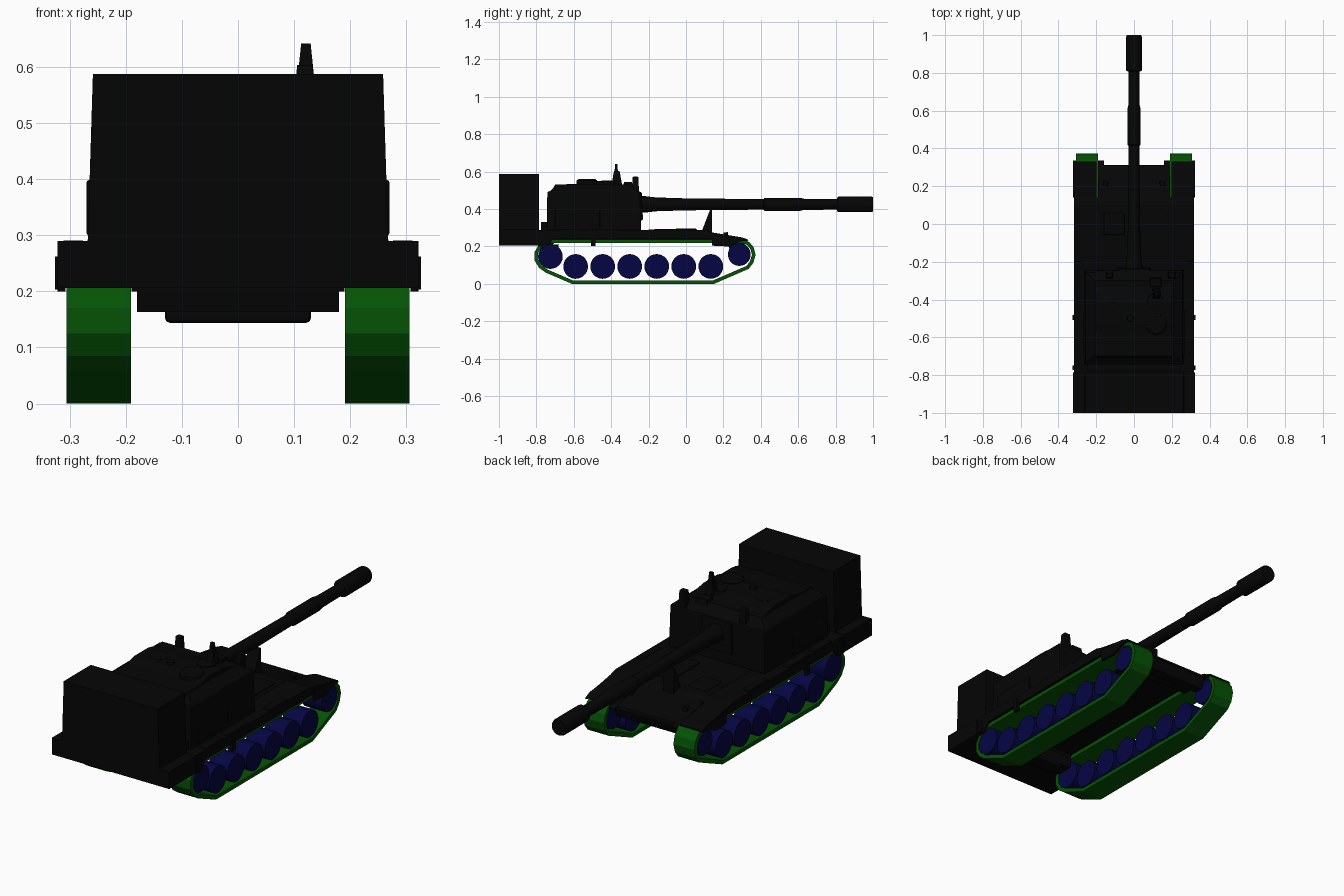
import bpy, bmesh, math
from mathutils import Matrix, Vector

if "Cube" in bpy.data.objects:
    bpy.data.objects.remove(bpy.data.objects["Cube"])


def material(name, rgb):
    m = bpy.data.materials.new(name)
    m.diffuse_color = (*rgb, 1)
    m.use_nodes = True
    m.node_tree.nodes["Principled BSDF"].inputs["Base Color"].default_value = m.diffuse_color
    return m


BLACK = material("body black", (0.0016, 0.0016, 0.0016))
GREEN = material("track green", (0.0016, 0.085, 0.0016))
BLUE = material("wheel blue", (0.0016, 0.0016, 0.055))


def finish(name, bm, mat, smooth=False):
    bmesh.ops.recalc_face_normals(bm, faces=bm.faces)
    me = bpy.data.meshes.new(name)
    bm.to_mesh(me)
    bm.free()
    ob = bpy.data.objects.new(name, me)
    bpy.context.collection.objects.link(ob)
    me.materials.append(mat)
    if smooth:
        bpy.ops.object.select_all(action='DESELECT')
        ob.select_set(True)
        bpy.context.view_layer.objects.active = ob
        bpy.ops.object.shade_smooth_by_angle(angle=math.radians(35))
    return ob


def box(name, x, y, z, top=(1, 1), mat=BLACK, bevel=0):
    """Box from ranges; the top face can be scaled in x and y."""
    bm = bmesh.new()
    bmesh.ops.create_cube(bm, size=1)
    c = [(r[0] + r[1]) / 2 for r in (x, y, z)]
    s = [r[1] - r[0] for r in (x, y, z)]
    for v in bm.verts:
        k = top if v.co.z > 0 else (1, 1)
        v.co = Vector((c[0] + v.co.x * s[0] * k[0], c[1] + v.co.y * s[1] * k[1], c[2] + v.co.z * s[2]))
    ob = finish(name, bm, mat)
    if bevel:
        b = ob.modifiers.new("bevel", 'BEVEL')
        b.width = bevel
        b.segments = 2
    return ob


def prism(name, pts, x0, x1, mat=BLACK):
    """Side profile of (y, z) points extruded along x."""
    bm = bmesh.new()
    f = bm.faces.new([bm.verts.new((x0, y, z)) for y, z in pts])
    r = bmesh.ops.extrude_face_region(bm, geom=[f])
    bmesh.ops.translate(bm, vec=(x1 - x0, 0, 0), verts=[g for g in r['geom'] if isinstance(g, bmesh.types.BMVert)])
    return finish(name, bm, mat)


def lathe(name, prof, centre, axis, mat=BLACK, n=24):
    """Capped turned part; prof is a list of (distance along axis, radius)."""
    rot = {'X': Matrix.Rotation(math.pi / 2, 4, 'Y'), 'Y': Matrix.Rotation(-math.pi / 2, 4, 'X'),
           'Z': Matrix.Identity(4)}[axis]
    bm = bmesh.new()
    rings = []
    for d, r in prof:
        rings.append([bm.verts.new(Vector(centre) + rot @ Vector(
            (r * math.cos(math.tau * i / n), r * math.sin(math.tau * i / n), d))) for i in range(n)])
    for a, b in zip(rings, rings[1:]):
        for i in range(n):
            bm.faces.new((a[i], a[(i + 1) % n], b[(i + 1) % n], b[i]))
    bm.faces.new(rings[0])
    bm.faces.new(rings[-1])
    return finish(name, bm, mat, True)


def track(name, x0, x1, thick=0.019):
    """Closed belt with an inward offset."""
    pts = [(-0.61, 0), (0.15, 0), (0.335, 0.08), (0.36, 0.112), (0.372, 0.155), (0.362, 0.195), (0.338, 0.224),
           (0.3, 0.238), (-0.74, 0.238), (-0.785, 0.212), (-0.81, 0.17), (-0.81, 0.125), (-0.785, 0.085),
           (-0.75, 0.06)]
    n = len(pts)
    P = [Vector(p) for p in pts]
    inner = []
    for i in range(n):
        a, b = (P[i] - P[i - 1]).normalized(), (P[(i + 1) % n] - P[i]).normalized()
        na, nb = Vector((-a.y, a.x)), Vector((-b.y, b.x))
        inner.append(P[i] + (na + nb) * thick / (1 + na.dot(nb)))
    bm = bmesh.new()
    loops = [[bm.verts.new((x, p.x, p.y)) for p in ring]
             for x, ring in ((x0, P), (x1, P), (x1, inner), (x0, inner))]
    for k in range(4):
        a, b = loops[k], loops[(k + 1) % 4]
        for i in range(n):
            bm.faces.new((a[i], a[(i + 1) % n], b[(i + 1) % n], b[i]))
    return finish(name, bm, GREEN)


# Running gear, fenders and side fittings on both sides
WHEELS = [(-0.59 + 0.1445 * i, 0.093, 0.066) for i in range(6)] + [(-0.725, 0.146, 0.066), (0.285, 0.157, 0.061)]
for s, side in ((-1, "left"), (1, "right")):
    def sx(a, b):
        return tuple(sorted((s * a, s * b)))
    track(side + "_track", *sx(0.191, 0.306))
    for i, (y, z, r) in enumerate(WHEELS):
        lathe(f"{side}_wheel_{i}", [(-0.054, r), (0.054, r)], (s * 0.249, y, z), 'X', BLUE, 28)
    prism(side + "_fender", [(-0.79, 0.24), (0.14, 0.24), (0.14, 0.275), (0.1, 0.287), (-0.79, 0.287)],
          *sx(0.17, 0.318))
    prism(side + "_rear_skirt", [(-0.79, 0.2), (-0.74, 0.2), (-0.71, 0.24), (-0.79, 0.24)], *sx(0.307, 0.318))
    prism(side + "_front_mudguard", [(0.14, 0.24), (0.3, 0.239), (0.33, 0.232), (0.33, 0.238), (0.3, 0.248),
                                     (0.14, 0.275)], *sx(0.198, 0.318))
    prism(side + "_front_skirt", [(0.14, 0.205), (0.22, 0.2), (0.3, 0.228), (0.335, 0.23), (0.3, 0.247),
                                  (0.14, 0.265)], *sx(0.308, 0.322))
    for i, y in enumerate((-0.76, -0.495)):
        box(f"{side}_skirt_bracket_{i}", sx(0.31, 0.326), (y - 0.012, y + 0.012), (0.203, 0.262))
    for i, (y0, y1) in enumerate(((-0.7, -0.56), (-0.53, -0.36), (-0.2, -0.05))):
        box(f"{side}_fender_bin_{i}", sx(0.275, 0.312), (y0, y1), (0.28, 0.291), bevel=0.003)
    # Turret side stowage and headlights
    box(side + "_turret_bin", sx(0.25, 0.27), (-0.7, -0.46), (0.3, 0.398), bevel=0.004)
    lathe(side + "_headlight", [(0, 0.012), (0.025, 0.015)], (s * 0.15, 0.2, 0.262), 'Y', n=12)

# Hull deck with drooping nose and rear plate
prism("hull", [(-0.79, 0.2), (-0.72, 0.2), (-0.69, 0.238), (0.13, 0.238), (0.15, 0.203), (0.25, 0.2),
               (0.312, 0.215), (0.31, 0.228), (0.14, 0.272), (0.1, 0.288), (-0.79, 0.288)], -0.19, 0.19)
prism("lower_nose", [(0.225, 0.205), (0.24, 0.168), (0.29, 0.165), (0.311, 0.22)], -0.18, 0.18)
prism("rear_plate", [(-0.785, 0.21), (-0.775, 0.163), (-0.69, 0.163), (-0.68, 0.21)], -0.18, 0.18)
box("rear_plate_lip", (-0.13, 0.13), (-0.765, -0.69), (0.144, 0.17), bevel=0.008)
for s, side in ((-1, "left"), (1, "right")):
    prism(side + "_front_corner_plate", [(0.2, 0.235), (0.335, 0.212), (0.335, 0.222), (0.2, 0.26)],
          *sorted((s * 0.16, s * 0.19)))
box("driver_hatch", (-0.16, -0.05), (-0.06, 0.06), (0.285, 0.296), (0.9, 0.9), bevel=0.003)
box("engine_grille", (0.04, 0.17), (-0.17, 0.05), (0.285, 0.294), bevel=0.003)

# Rear stowage box on its wide base
box("rear_box", (-0.268, 0.268), (-1, -0.787), (0.285, 0.587), (0.965, 1))
box("rear_base", (-0.322, 0.322), (-1, -0.787), (0.206, 0.29))

# Turret with chamfered roof and rear plate
box("turret_body", (-0.265, 0.265), (-0.745, -0.24), (0.285, 0.495), (0.98, 0.985), bevel=0.008)
prism("turret_roof", [(-0.735, 0.48), (-0.715, 0.505), (-0.7, 0.53), (-0.58, 0.535), (-0.53, 0.548),
                      (-0.42, 0.548), (-0.31, 0.525), (-0.245, 0.49)], -0.2, 0.2)
box("roof_chamfer", (-0.258, 0.258), (-0.735, -0.25), (0.49, 0.53), (0.8, 0.8))
box("rear_bustle", (-0.25, 0.25), (-0.775, -0.73), (0.285, 0.33))

# Roof fittings
lathe("commander_cupola", [(0.52, 0.058), (0.553, 0.055), (0.56, 0.045)], (0.118, -0.53, 0), 'Z')
lathe("cupola_front_ring", [(0.51, 0.045), (0.553, 0.042)], (0.112, -0.41, 0), 'Z')
lathe("gunner_hatch", [(0.52, 0.05), (0.549, 0.046)], (-0.11, -0.46, 0), 'Z')
lathe("vent_cap", [(0.53, 0.02), (0.56, 0.016)], (-0.02, -0.5, 0), 'Z', n=12)
box("tall_sight", (0.1, 0.142), (-0.386, -0.36), (0.52, 0.642), (0.4, 0.5))
box("tall_sight_base", (0.098, 0.14), (-0.4, -0.34), (0.52, 0.603), (0.65, 0.5))
box("gunner_sight", (0.178, 0.222), (-0.29, -0.25), (0.47, 0.573), (0.75, 0.75), bevel=0.004)
box("left_sight", (-0.15, -0.11), (-0.29, -0.255), (0.48, 0.57), (0.75, 0.75), bevel=0.004)
box("front_sight_block", (0.08, 0.15), (-0.34, -0.28), (0.5, 0.545), (0.8, 0.7))

# Gun with mantlet collar, bore evacuator and muzzle brake
lathe("gun_barrel", [(-0.26, 0.046), (-0.22, 0.044), (-0.16, 0.037), (0.0, 0.032), (0.415, 0.028), (0.42, 0.035),
                     (0.61, 0.035), (0.63, 0.03), (0.805, 0.028), (0.812, 0.042), (0.99, 0.042), (1.0, 0.038)],
      (0, 0, 0.425), 'Y')
box("mantlet", (-0.09, 0.09), (-0.26, -0.23), (0.34, 0.49), (0.9, 0.6), bevel=0.006)

# Travel lock under the barrel
prism("travel_lock", [(0.08, 0.27), (0.14, 0.265), (0.138, 0.395), (0.128, 0.395)], -0.03, 0.03)
